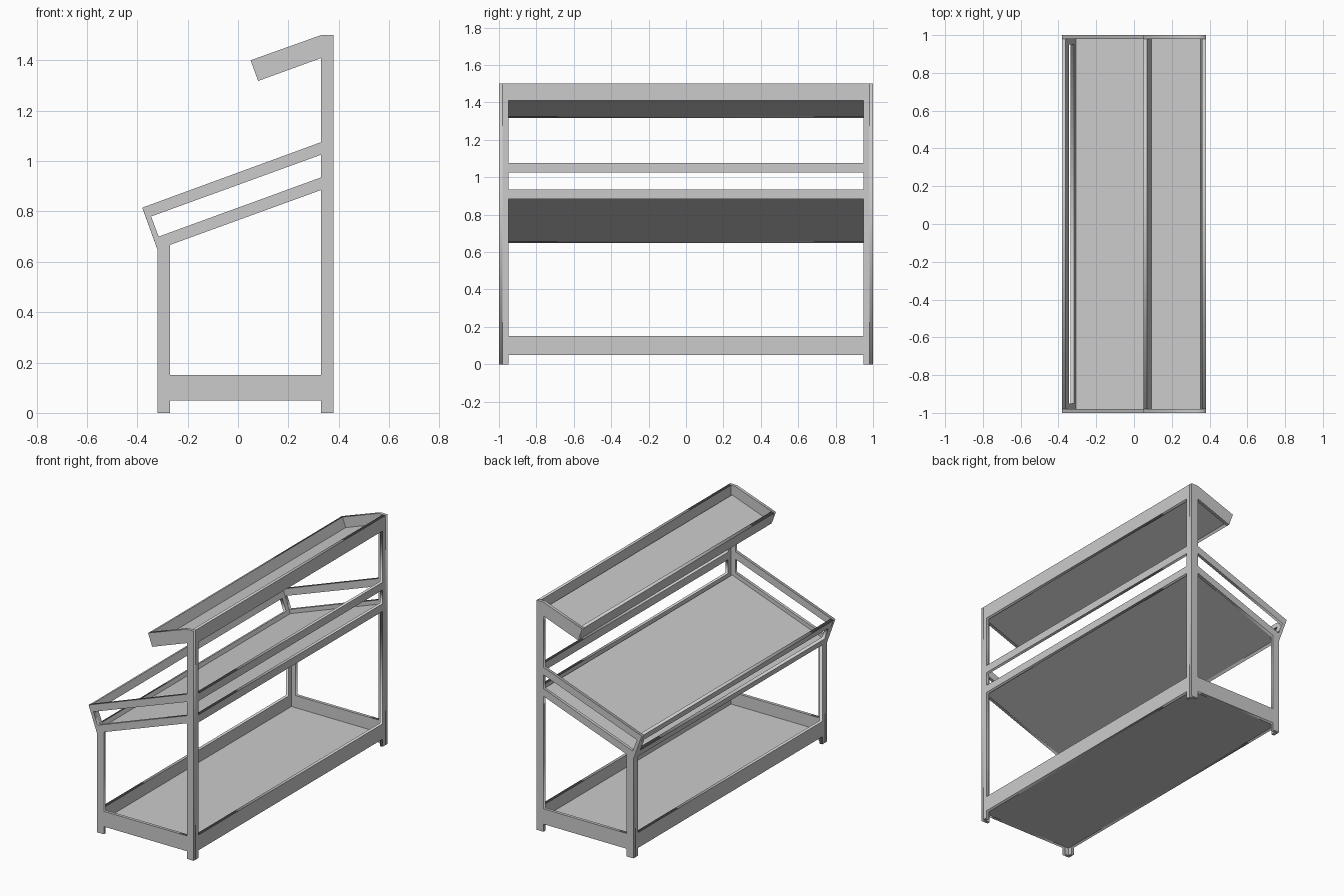
import bpy
from math import radians, cos, sin
from mathutils import Matrix, Vector

cube = bpy.data.objects.get("Cube")
if cube:
    bpy.data.objects.remove(cube, do_unlink=True)

GREY = (0.6, 0.6, 0.6, 1)
mat = bpy.data.materials.new("plain_grey")
mat.use_nodes = True
mat.diffuse_color = GREY
mat.node_tree.nodes["Principled BSDF"].inputs["Base Color"].default_value = GREY

T = 0.02         # sheet thickness
W = 0.98         # half length between the end frames
P = 0.95         # inner edge of the posts
TILT = radians(20)
Y = Vector((0, 1, 0))
Z = Vector((0, 0, 1))
ALONG = Vector((cos(TILT), 0, sin(TILT)))
UP = Vector((-sin(TILT), 0, cos(TILT)))


def rect(a, b, c, d):
    return [(a, c), (b, c), (b, d), (a, d)]


def plate(name, outlines, origin, u, v):
    """Flat sheet with holes, lying in u, v and growing T along u x v."""
    curve = bpy.data.curves.new(name, "CURVE")
    curve.dimensions = "2D"
    curve.fill_mode = "BOTH"
    curve.extrude = T / 2
    for pts in outlines:
        spline = curve.splines.new("POLY")
        spline.points.add(len(pts) - 1)
        for point, (a, b) in zip(spline.points, pts):
            point.co = (a, b, 0, 1)
        spline.use_cyclic_u = True
    obj = bpy.data.objects.new(name, curve)
    bpy.context.collection.objects.link(obj)
    n = u.cross(v)
    m = Matrix((u, v, n)).transposed().to_4x4()
    m.translation = Vector(origin) + n * T / 2
    obj.matrix_world = m
    curve.materials.append(mat)
    bpy.ops.object.select_all(action="DESELECT")
    obj.select_set(True)
    bpy.context.view_layer.objects.active = obj
    bpy.ops.object.convert(target="MESH")
    return obj


# End frames: legs, tilted rails and upper tray sides in one sheet
outline = [(-.32, 0), (-.27, 0), (-.27, .05), (.33, .05), (.33, 0), (.38, 0),
           (.38, 1.5), (.33, 1.5), (.05, 1.4), (.08, 1.318), (.33, 1.409),
           (.33, 1.075), (-.38, .815), (-.32, .649)]
lower_hole = [(-.27, .15), (.33, .15), (.33, .885), (-.27, .667)]
rail_hole = [(-.315, .70), (.33, .935), (.33, 1.025), (-.345, .78)]
X = Vector((1, 0, 0))
for name, y in (("right_end_frame", -W), ("left_end_frame", 1)):
    plate(name, [outline, lower_hole, rail_hole], (0, y, 0), X, Z)

# Tall frame with rails between its posts
feet = [(-W, 0), (-P, 0), (-P, .05), (P, .05), (P, 0), (W, 0)]
plate("tall_frame",
      [feet + [(W, 1.5), (-W, 1.5)], rect(-P, P, .15, .885),
       rect(-P, P, .935, 1.025), rect(-P, P, 1.075, 1.41)],
      (.36, 0, 0), Y, Z)

# Short frame: two posts and the bottom rail
plate("short_frame",
      [feet + [(W, .652), (P, .652), (P, .15), (-P, .15), (-P, .652), (-W, .652)]],
      (-.32, 0, 0), Y, Z)

# Bottom tray floor
plate("bottom_floor", [rect(-.30, .36, -W, W)], (0, 0, .05), X, Y)

# Tilted trays: floor and outer lip
for name, corner, height, holes in (
        ("middle", (-.32, 0, .649), .176, [rect(-P, P, .047, .128)]),
        ("upper", (.08, 0, 1.318), .087, [])):
    length = (.36 - corner[0]) / cos(TILT)
    plate(name + "_floor", [rect(T, length, -W, W)], corner, ALONG, Y)
    plate(name + "_lip", [rect(-W, W, 0, height)] + holes, corner, Y, UP)
